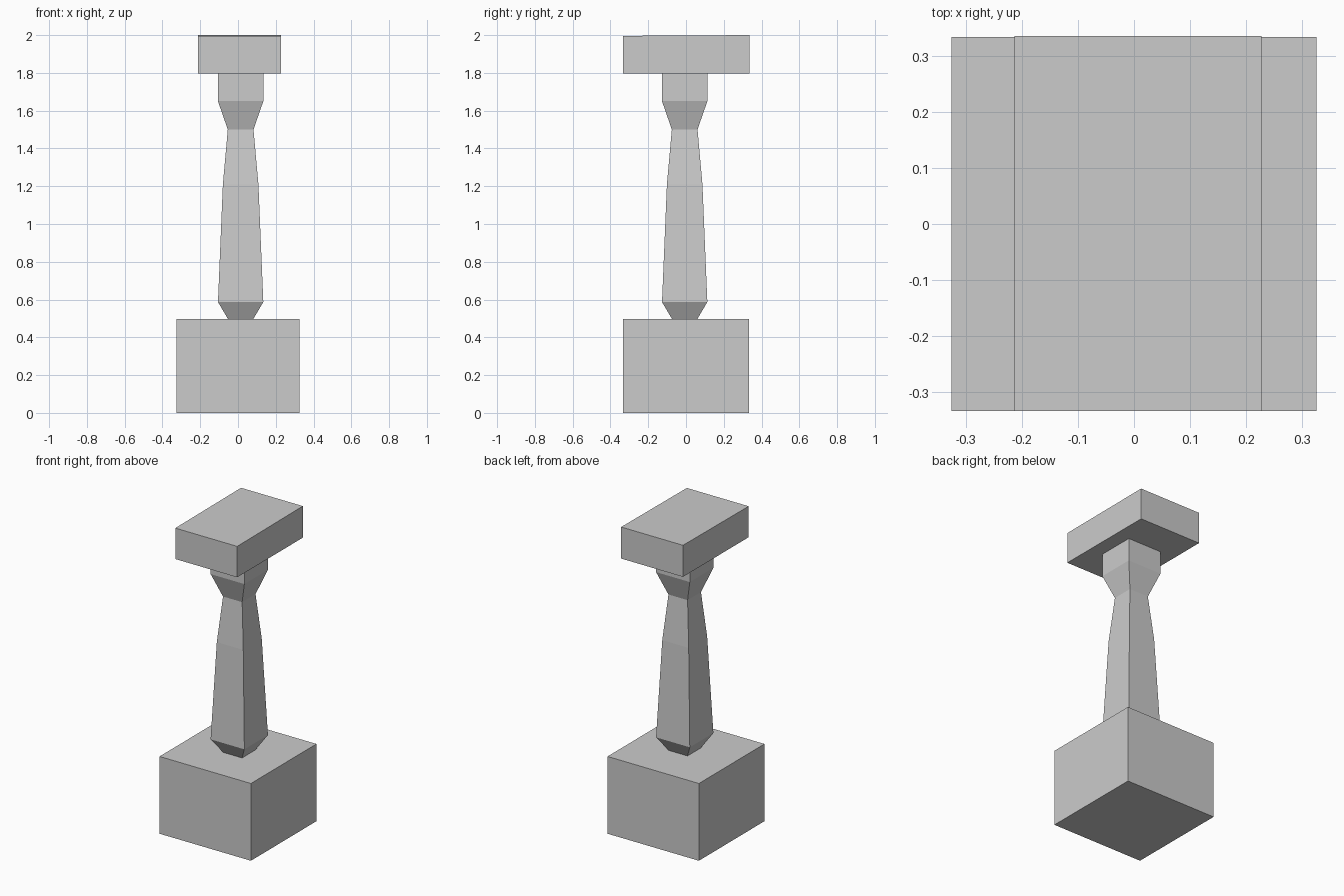
import bpy
import bmesh

if "Cube" in bpy.data.objects:
    bpy.data.objects.remove(bpy.data.objects["Cube"])


def stack(name, cx, cy, rings):
    """Closed rectangular loft; rings are (z, half width x, half depth y)."""
    bm = bmesh.new()
    loops = [[bm.verts.new((cx + sx * hx, cy + sy * hy, z))
              for sx, sy in ((-1, -1), (1, -1), (1, 1), (-1, 1))]
             for z, hx, hy in rings]
    for lo, hi in zip(loops, loops[1:]):
        for i in range(4):
            j = (i + 1) % 4
            bm.faces.new((lo[i], lo[j], hi[j], hi[i]))
    bm.faces.new(loops[0][::-1])
    bm.faces.new(loops[-1])
    mesh = bpy.data.meshes.new(name)
    bm.to_mesh(mesh)
    bm.free()
    obj = bpy.data.objects.new(name, mesh)
    bpy.context.collection.objects.link(obj)
    return obj


# Heavy block at the bottom
stack("base_block", 0, 0, [(0, 0.325, 0.333), (0.497, 0.325, 0.333)])

# Square tapering shaft with flared capital
profile = [(0.497, 0.067), (0.587, 0.12), (1.21, 0.094),
           (1.5, 0.068), (1.65, 0.12), (1.797, 0.12)]
stack("column", 0.014, -0.007, [(z, h, h) for z, h in profile])

# Slab on top, whose upper face dips very slightly toward the front
slab = stack("top_slab", 0.007, 0.001, [(1.797, 0.22, 0.334), (2.0, 0.22, 0.334)])
for v in slab.data.vertices:
    if v.co.z > 1.9 and v.co.y < 0:
        v.co.z -= 0.004
